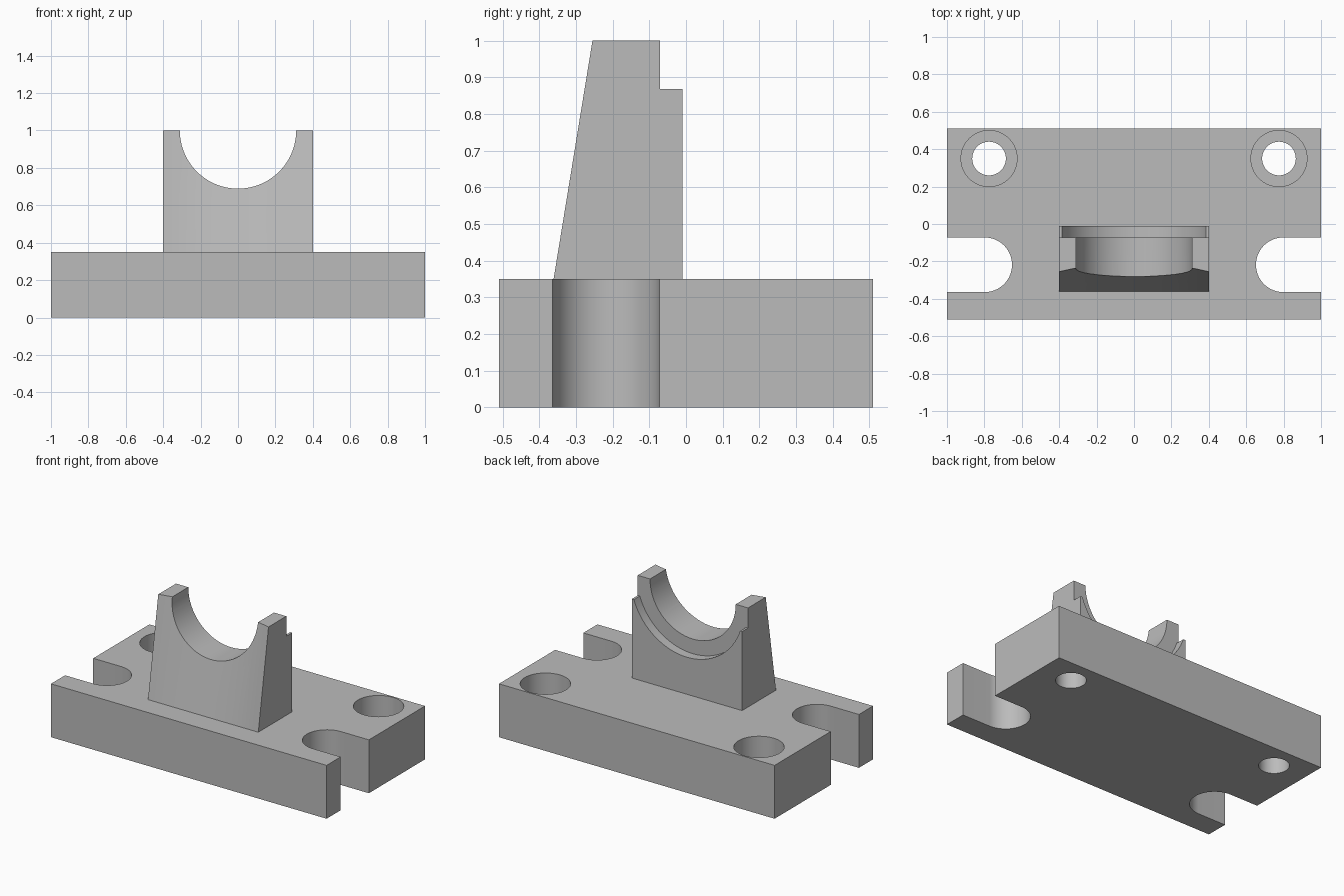
import bpy, bmesh, math
from mathutils import Vector

cube = bpy.data.objects.get("Cube")
if cube:
    bpy.data.objects.remove(cube, do_unlink=True)

grey = bpy.data.materials.new("plain_grey")
grey.use_nodes = True
grey.diffuse_color = (0.5, 0.5, 0.5, 1)
grey.node_tree.nodes["Principled BSDF"].inputs["Base Color"].default_value = (0.5, 0.5, 0.5, 1)

BASE_TOP = 0.35
TOP = 1.0
HALF = 0.4        # half width of the saddle
SHOULDER = -0.071  # y of the step in the saddle
BACK = -0.01


def finish(name, bm):
    bmesh.ops.recalc_face_normals(bm, faces=bm.faces)
    mesh = bpy.data.meshes.new(name)
    bm.to_mesh(mesh)
    bm.free()
    mesh.materials.append(grey)
    obj = bpy.data.objects.new(name, mesh)
    bpy.context.collection.objects.link(obj)
    return obj


def arc(cx, cy, r, start, end, steps):
    """Points along an arc, angles in degrees."""
    angles = [math.radians(start + (end - start) * i / steps) for i in range(steps + 1)]
    return [(cx + r * math.cos(a), cy + r * math.sin(a)) for a in angles]


def prism(name, outline, axis, lo, hi):
    """Extrude an outline along z (outline in xy) or along y (outline in xz)."""
    bm = bmesh.new()
    place = (lambda p: (p[0], p[1], lo)) if axis == "z" else (lambda p: (p[0], lo, p[1]))
    face = bm.faces.new([bm.verts.new(place(p)) for p in outline])
    move = Vector((0, 0, hi - lo)) if axis == "z" else Vector((0, hi - lo, 0))
    ext = bmesh.ops.extrude_face_region(bm, geom=[face], use_keep_orig=True)
    new = [v for v in ext["geom"] if isinstance(v, bmesh.types.BMVert)]
    bmesh.ops.translate(bm, verts=new, vec=move)
    return finish(name, bm)


def disc(name, cx, cy, r, axis, lo, hi, steps=64):
    return prism(name, arc(cx, cy, r, 0, 360, steps)[:-1], axis, lo, hi)


def select_only(obj):
    bpy.ops.object.select_all(action="DESELECT")
    obj.select_set(True)
    bpy.context.view_layer.objects.active = obj


def cut(target, cutter):
    cutter.hide_render = True
    mod = target.modifiers.new("cut", "BOOLEAN")
    mod.operation = "DIFFERENCE"
    mod.solver = "EXACT"
    mod.object = cutter
    select_only(target)
    bpy.ops.object.modifier_apply(modifier=mod.name)
    bpy.data.objects.remove(cutter, do_unlink=True)


# Base plate outline with an open round-ended slot on each side
slot_y, slot_r, slot_x = -0.218, 0.146, 0.798
right_half = [(1, -0.51), (1, slot_y - slot_r)]
right_half += arc(slot_x, slot_y, slot_r, 270, 90, 32)
right_half += [(1, slot_y + slot_r), (1, 0.51)]
outline = right_half + [(-x, y) for x, y in reversed(right_half)]
base = prism("base_plate", outline, "z", 0, BASE_TOP)

# Counterbored bolt holes
for side in (-1, 1):
    cut(base, disc("bolt_hole", side * 0.775, 0.35, 0.09, "z", -0.1, 0.5))
    cut(base, disc("counterbore", side * 0.775, 0.35, 0.15, "z", 0.15, 0.5))

# Saddle block: straight front edge at the foot, bowed front edge at the top
bm = bmesh.new()
steps = 24
rings = []
for i in range(steps + 1):
    x = HALF * (2 * i / steps - 1)
    bow = -0.207 - 0.3 * x * x
    section = [(-0.361, BASE_TOP), (bow, TOP), (BACK, TOP), (BACK, BASE_TOP)]
    rings.append([bm.verts.new((x, y, z)) for y, z in section])
for a, b in zip(rings, rings[1:]):
    for j in range(4):
        k = (j + 1) % 4
        bm.faces.new((a[j], a[k], b[k], b[j]))
bm.faces.new(rings[0])
bm.faces.new(rings[-1])
saddle = finish("saddle_block", bm)

# Round bearing seat, then the wider recess and lowered ledge behind it
cut(saddle, disc("seat_cutter", 0, TOP, 0.311, "y", -0.6, 0.2, 96))
cut(saddle, disc("recess_cutter", 0, TOP, 0.407, "y", SHOULDER, 0.2, 96))
ledge = [(-0.6, 0.868), (0.6, 0.868), (0.6, 1.2), (-0.6, 1.2)]
cut(saddle, prism("ledge_cutter", ledge, "y", SHOULDER, 0.2))

for obj in (base, saddle):
    select_only(obj)
    bpy.ops.object.shade_smooth_by_angle(angle=math.radians(30))
